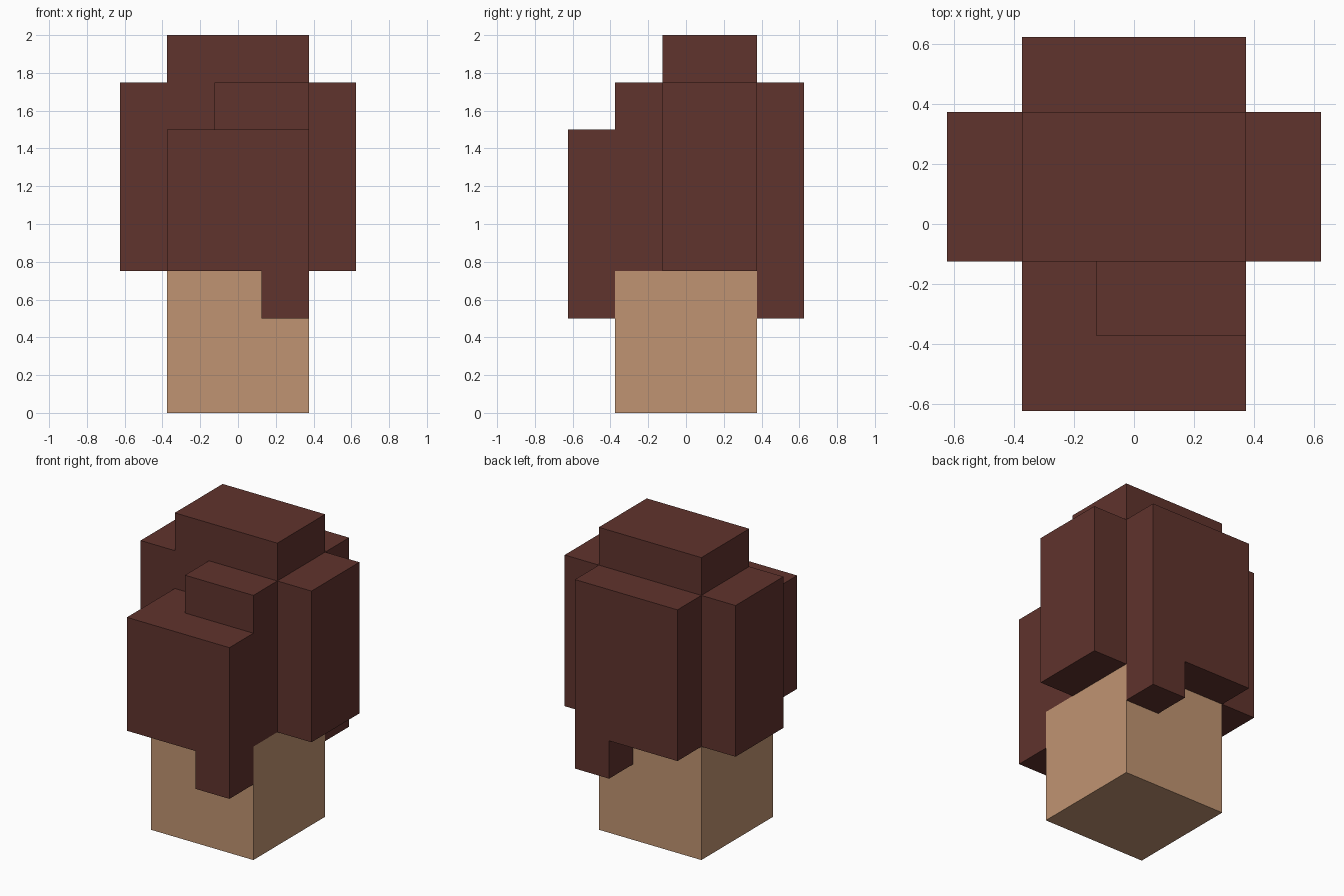
import bpy, bmesh

cube = bpy.data.objects.get("Cube")
if cube:
    bpy.data.objects.remove(cube, do_unlink=True)


def material(name, color):
    mat = bpy.data.materials.new(name)
    mat.use_nodes = True
    mat.diffuse_color = color
    mat.node_tree.nodes["Principled BSDF"].inputs["Base Color"].default_value = color
    return mat


bark = material("tan_bark", (0.527, 0.296, 0.168, 1))
leaves = material("dark_red_leaves", (0.117, 0.033, 0.026, 1))


def prism(name, profile, y0, y1, mat):
    """Extrude an x-z outline from y0 back to y1."""
    bm = bmesh.new()
    face = bm.faces.new([bm.verts.new((x, y0, z)) for x, z in profile])
    ext = bmesh.ops.extrude_face_region(bm, geom=[face])
    moved = [v for v in ext["geom"] if isinstance(v, bmesh.types.BMVert)]
    bmesh.ops.translate(bm, verts=moved, vec=(0, y1 - y0, 0))
    bmesh.ops.recalc_face_normals(bm, faces=bm.faces)
    mesh = bpy.data.meshes.new(name)
    bm.to_mesh(mesh)
    bm.free()
    mesh.materials.append(mat)
    obj = bpy.data.objects.new(name, mesh)
    bpy.context.collection.objects.link(obj)
    return obj


def rect(x0, x1, z0, z1):
    return [(x0, z0), (x1, z0), (x1, z1), (x0, z1)]


def hanging(top):
    """Leaf slab outline with a hanging tip at its left lower corner."""
    return [(-0.375, 0.75), (0.125, 0.75), (0.125, 0.5), (0.375, 0.5),
            (0.375, top), (-0.375, top)]


# Trunk
prism("trunk", rect(-0.375, 0.375, 0, 0.75), -0.375, 0.375, bark)

# Central crown
prism("crown_core", rect(-0.375, 0.375, 0.75, 2), -0.125, 0.375, leaves)

# Side clumps
for name, side in (("left_clump", 1), ("right_clump", -1)):
    x0, x1 = sorted((side * 0.375, side * 0.625))
    prism(name, rect(x0, x1, 0.75, 1.75), -0.125, 0.375, leaves)

# Back clump with hanging tip
prism("back_clump", hanging(1.75), 0.375, 0.625, leaves)

# Stepped layer between the core and the front clump
step = [(-0.375, 0.75), (0.375, 0.75), (0.375, 1.75), (-0.125, 1.75),
        (-0.125, 1.5), (-0.375, 1.5)]
prism("front_step", step, -0.375, -0.125, leaves)

# Front clump with hanging tip
prism("front_clump", hanging(1.5), -0.625, -0.375, leaves)
